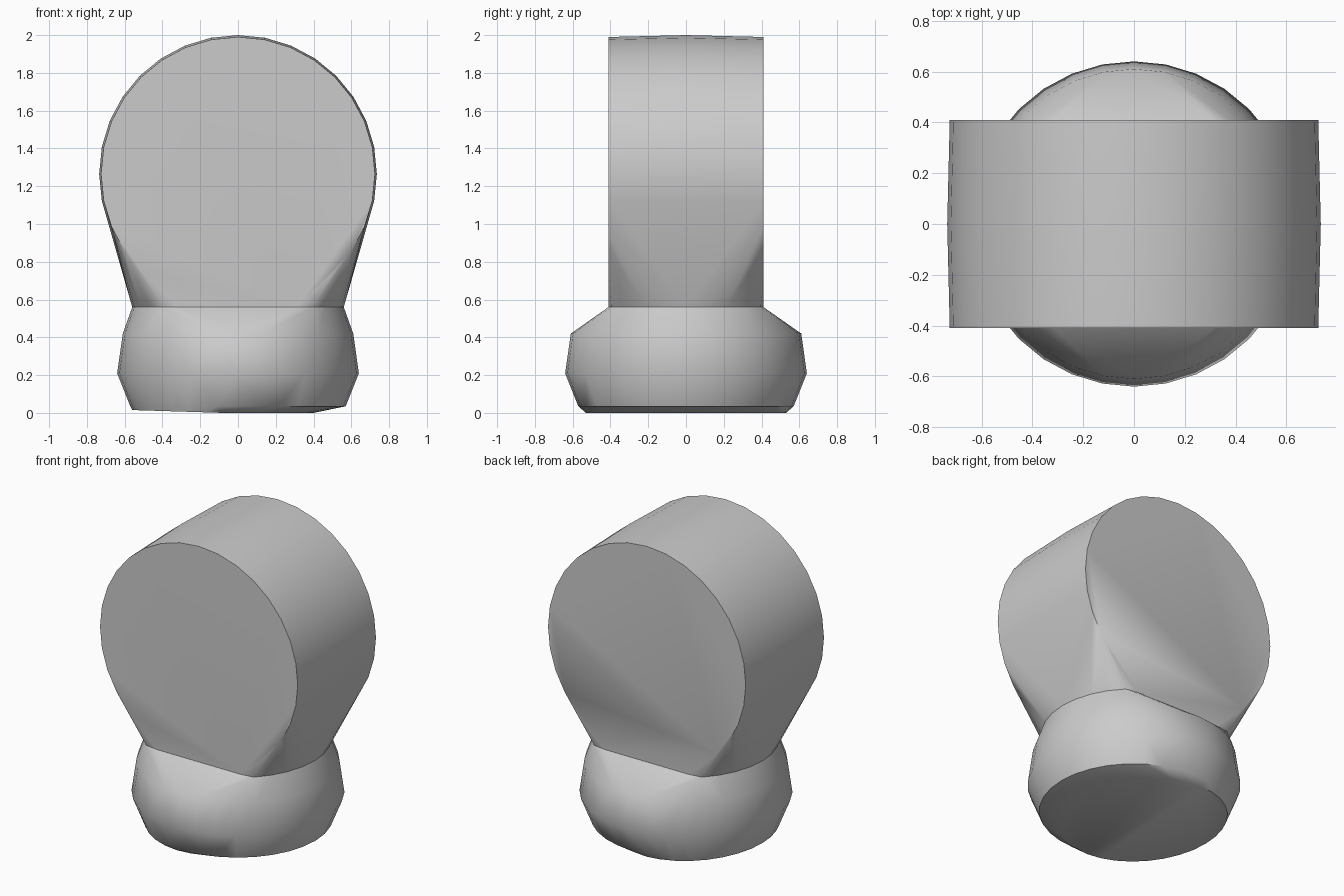
import bpy, bmesh, math

cube = bpy.data.objects.get("Cube")
if cube:
    bpy.data.objects.remove(cube)

NECK_Z = 0.56
HALF_DEPTH = 0.41
HEAD_Z = 1.265

grey = bpy.data.materials.new("plain_grey")
grey.use_nodes = True
grey.diffuse_color = (0.6, 0.6, 0.6, 1)
grey.node_tree.nodes["Principled BSDF"].inputs["Base Color"].default_value = grey.diffuse_color


def circle(radius, count=32):
    steps = [math.tau * i / count for i in range(count)]
    return [(radius * math.cos(a), radius * math.sin(a)) for a in steps]


def ring(radius, z):
    return [(x, y, z) for x, y in circle(radius)]


def hull_part(name, points, angle):
    """Wrap a skin around the sections, leaving the shared neck joint open."""
    mesh = bpy.data.meshes.new(name)
    bm = bmesh.new()
    for p in points:
        bm.verts.new(p)
    bmesh.ops.remove_doubles(bm, verts=bm.verts, dist=0.002)
    bmesh.ops.convex_hull(bm, input=bm.verts)
    loose = [v for v in bm.verts if not v.link_faces]
    bmesh.ops.delete(bm, geom=loose, context="VERTS")
    bmesh.ops.dissolve_limit(bm, angle_limit=0.01, verts=bm.verts, edges=bm.edges)
    joint = [f for f in bm.faces if all(abs(v.co.z - NECK_Z) < 0.001 for v in f.verts)]
    bmesh.ops.delete(bm, geom=joint, context="FACES")
    bmesh.ops.recalc_face_normals(bm, faces=bm.faces)
    bm.to_mesh(mesh)
    bm.free()
    mesh.materials.append(grey)
    obj = bpy.data.objects.new(name, mesh)
    bpy.context.collection.objects.link(obj)
    bpy.ops.object.select_all(action="DESELECT")
    obj.select_set(True)
    bpy.context.view_layer.objects.active = obj
    bpy.ops.object.shade_smooth_by_angle(angle=math.radians(angle))


# Neck joint: a circle trimmed flush with the head's flat faces
neck = [(x, max(-HALF_DEPTH, min(HALF_DEPTH, y)), z) for x, y, z in ring(0.56, NECK_Z)]

# Drum head with a slightly crowned rim, tapering down to the neck
head = list(neck)
for y, radius in [(-HALF_DEPTH, 0.725), (0, 0.735), (HALF_DEPTH, 0.725)]:
    head += [(x, y, max(NECK_Z, HEAD_Z + z)) for x, z in circle(radius)]
hull_part("drum_head", head, 40)

# Rounded base with a slightly slanted underside
base = neck + ring(0.61, 0.42) + ring(0.64, 0.21) + ring(0.57, 0.035)
base += [(0.48 * x - 0.08, 0.53 * y, max(0, -0.015 * x)) for x, y in circle(1)]
hull_part("rounded_base", base, 45)
